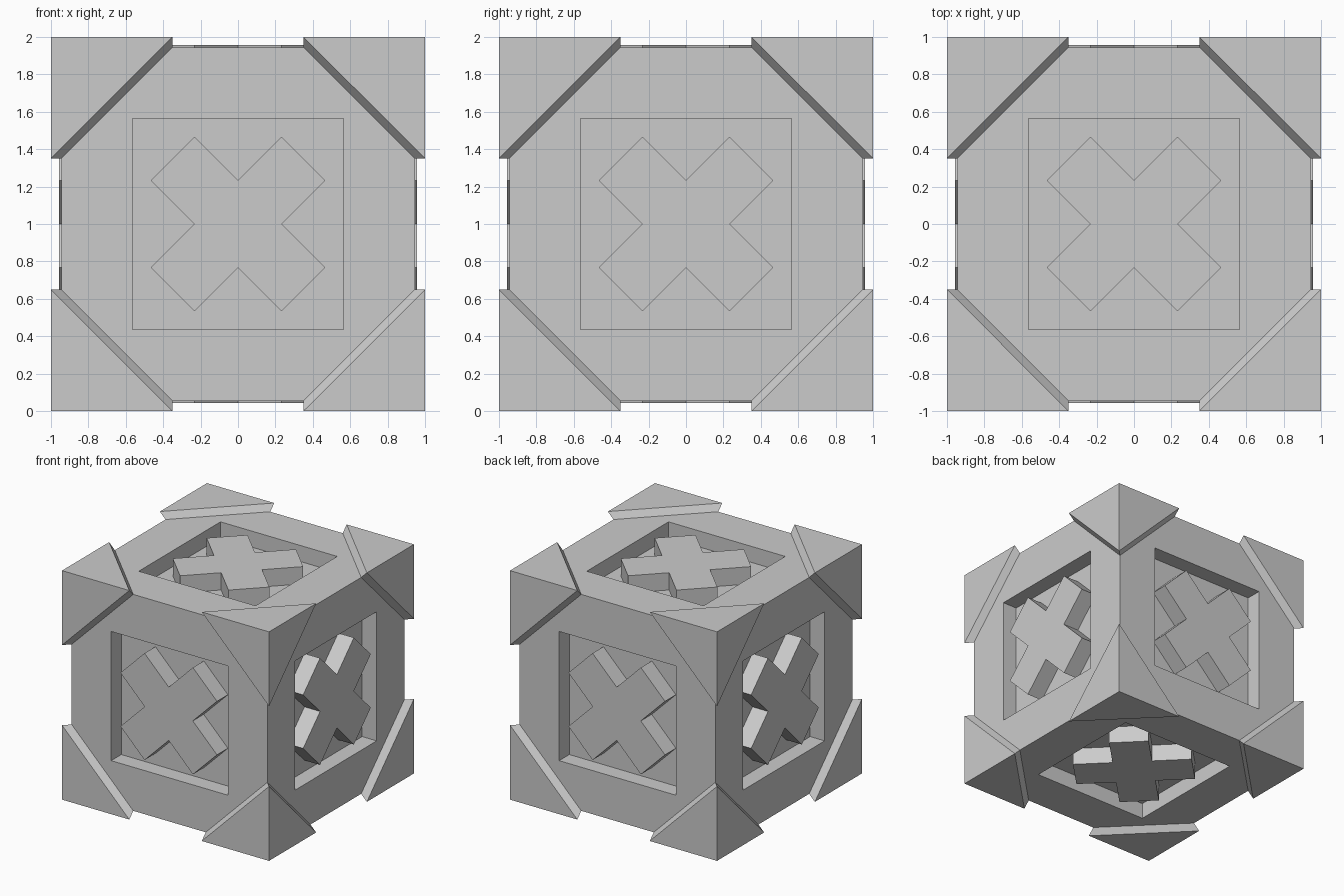
import bpy, bmesh
from math import radians
from itertools import product
from mathutils import Matrix, Vector

if "Cube" in bpy.data.objects:
    bpy.data.objects.remove(bpy.data.objects["Cube"])

BODY, RECESS, DEPTH = 0.945, 0.564, 0.14    # half size, panel half width, panel depth
CROSS_TOP, ARM, REACH = 0.956, 0.1645, 0.495
CUT = 0.35                                  # where corner guards end along an edge
CENTRE = Matrix.Translation((0, 0, 1))


def finish(bm, name):
    bmesh.ops.recalc_face_normals(bm, faces=bm.faces)
    mesh = bpy.data.meshes.new(name)
    bm.to_mesh(mesh)
    bm.free()
    obj = bpy.data.objects.new(name, mesh)
    obj.matrix_world = CENTRE
    bpy.context.collection.objects.link(obj)
    return obj


# Cube body with a square recess in every side
bm = bmesh.new()
bmesh.ops.create_cube(bm, size=2 * BODY)
panels = bm.faces[:]
bmesh.ops.inset_individual(bm, faces=panels, thickness=BODY - RECESS, use_even_offset=True)
for face in bmesh.ops.extrude_discrete_faces(bm, faces=panels)["faces"]:
    face.normal_update()
    bmesh.ops.translate(bm, verts=face.verts, vec=-face.normal * DEPTH)
finish(bm, "crate_body")

# Diagonal cross standing in each recess
quarter = [(REACH, -ARM), (REACH, ARM), (ARM, ARM)]
outline = [Matrix.Rotation(radians(45 + 90 * k), 3, 'Z') @ Vector((x, y, 0))
           for k in range(4) for x, y in quarter]
sides = [("front", 'X', 90), ("back", 'X', -90), ("right", 'Y', 90),
         ("left", 'Y', -90), ("top", 'X', 0), ("bottom", 'X', 180)]
for side, axis, angle in sides:
    bm = bmesh.new()
    base = bm.faces.new([bm.verts.new(p + Vector((0, 0, BODY - DEPTH - 0.01))) for p in outline])
    ext = bmesh.ops.extrude_face_region(bm, geom=[base])["geom"]
    for v in ext:
        if isinstance(v, bmesh.types.BMVert):
            v.co.z = CROSS_TOP
    bmesh.ops.transform(bm, matrix=Matrix.Rotation(radians(angle), 4, axis), verts=bm.verts)
    finish(bm, side + "_cross")

# Corner guards: triangular caps with sloping edges, sunk into the body
for i, sign in enumerate(product((-1, 1), repeat=3)):
    bm = bmesh.new()
    points = [(1, 1, 1)]
    for level in (1, 0.88):
        points += [(CUT, level, level), (level, CUT, level), (level, level, CUT)]
    for p in points:
        bm.verts.new([c * s for c, s in zip(p, sign)])
    bmesh.ops.convex_hull(bm, input=bm.verts)
    bmesh.ops.dissolve_limit(bm, angle_limit=radians(1), verts=bm.verts, edges=bm.edges)
    finish(bm, f"corner_guard_{i + 1}")
